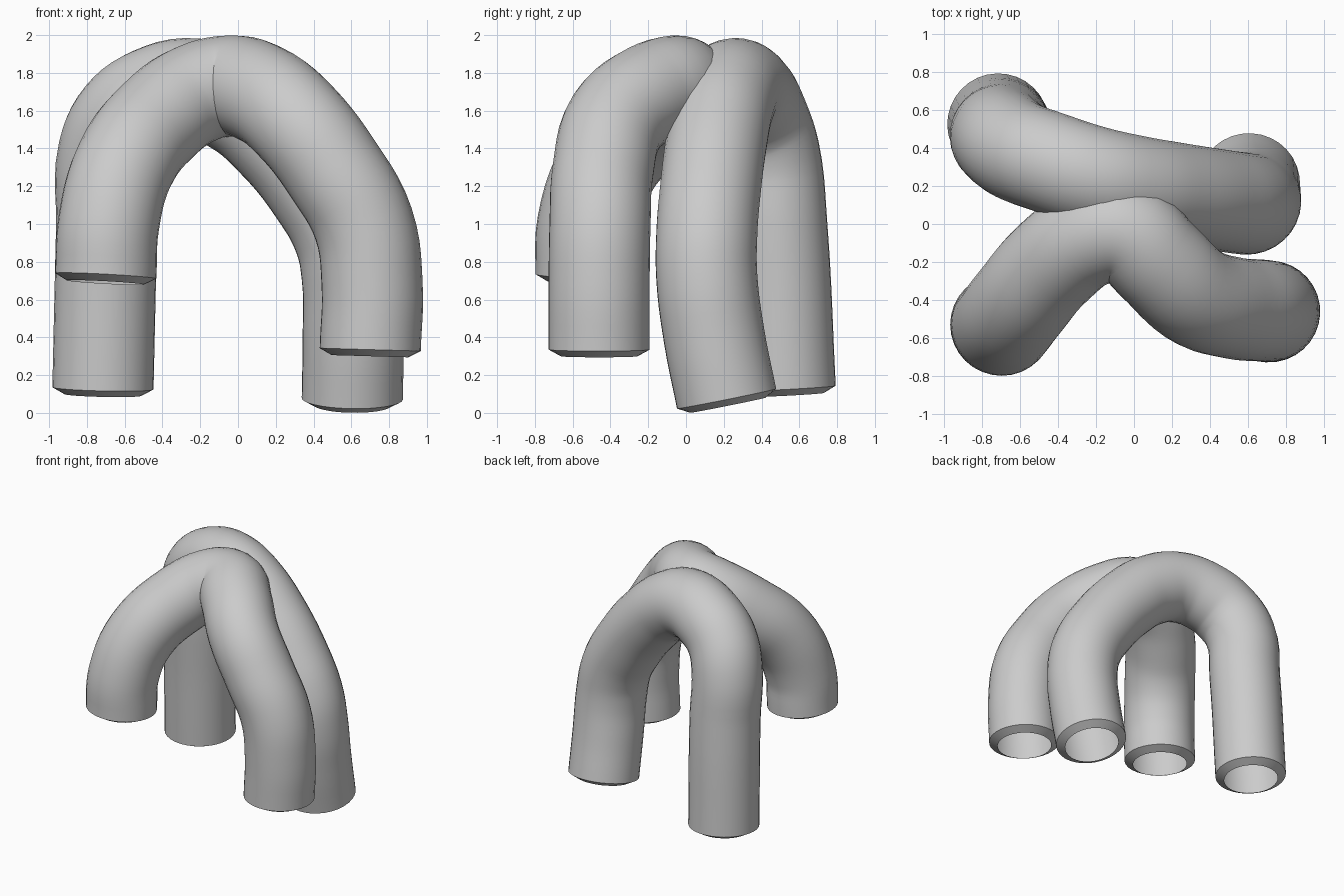
import bpy, bmesh
from mathutils import Vector

if "Cube" in bpy.data.objects:
    bpy.data.objects.remove(bpy.data.objects["Cube"])

RADIUS = 0.268
LIP_DROP, LIP_SCALE = 0.035, 0.76

# Centre lines of the two bent tubes, left foot to right foot
BACK = [(-0.715, 0.525, 0.13), (-0.695, 0.48, 1.0), (-0.685, 0.44, 1.38),
        (-0.60, 0.38, 1.56), (-0.45, 0.325, 1.67), (-0.22, 0.25, 1.715),
        (0.0, 0.20, 1.63), (0.20, 0.165, 1.46), (0.42, 0.13, 1.19),
        (0.56, 0.11, 0.94), (0.605, 0.11, 0.72), (0.61, 0.15, 0.40),
        (0.605, 0.215, 0.075)]
FRONT = [(-0.70, -0.53, 0.725), (-0.685, -0.52, 1.0), (-0.60, -0.41, 1.31),
         (-0.42, -0.20, 1.55), (-0.22, -0.06, 1.69), (-0.05, -0.04, 1.73),
         (0.12, -0.19, 1.69), (0.31, -0.37, 1.54), (0.51, -0.44, 1.28),
         (0.665, -0.455, 1.0), (0.71, -0.46, 0.68), (0.70, -0.46, 0.335)]


def bent_tube(name, points):
    # Round tube swept along a smooth curve
    curve = bpy.data.curves.new(name + "_path", 'CURVE')
    curve.dimensions = '3D'
    curve.bevel_depth = RADIUS
    curve.bevel_resolution = 14
    curve.resolution_u = 5
    spline = curve.splines.new('BEZIER')
    spline.bezier_points.add(len(points) - 1)
    for bp, p in zip(spline.bezier_points, points):
        bp.co = p
        bp.handle_left_type = bp.handle_right_type = 'AUTO'
    path = bpy.data.objects.new(name + "_path", curve)
    bpy.context.collection.objects.link(path)
    bpy.context.view_layer.update()
    graph = bpy.context.evaluated_depsgraph_get()
    mesh = bpy.data.meshes.new_from_object(path.evaluated_get(graph))
    bpy.data.objects.remove(path)

    # Tapered lip around each open end
    bm = bmesh.new()
    bm.from_mesh(mesh)
    bmesh.ops.remove_doubles(bm, verts=bm.verts, dist=1e-5)
    rims = [e for e in bm.edges if e.is_boundary]
    for side in (-1, 1):
        edges = [e for e in rims if e.verts[0].co.x * side > 0]
        new = bmesh.ops.extrude_edge_only(bm, edges=edges)["geom"]
        verts = [g for g in new if isinstance(g, bmesh.types.BMVert)]
        centre = sum((v.co for v in verts), Vector()) / len(verts)
        end = Vector(points[0] if side < 0 else points[-1])
        a = max(verts, key=lambda v: v.co.x).co - centre
        b = max(verts, key=lambda v: v.co.y).co - centre
        down = a.cross(b).normalized()
        if down.z > 0:
            down.negate()
        for v in verts:
            v.co = centre + (v.co - centre) * LIP_SCALE + down * LIP_DROP
    bmesh.ops.recalc_face_normals(bm, faces=bm.faces)
    # An open tube: make sure the outside faces outward
    f = max(bm.faces, key=lambda f: f.calc_center_median().z)
    if f.normal.z < 0:
        bmesh.ops.reverse_faces(bm, faces=bm.faces)
    bm.to_mesh(mesh)
    bm.free()
    mesh.name = name
    obj = bpy.data.objects.new(name, mesh)
    bpy.context.collection.objects.link(obj)
    bpy.ops.object.select_all(action='DESELECT')
    obj.select_set(True)
    bpy.context.view_layer.objects.active = obj
    bpy.ops.object.shade_smooth_by_angle(angle=0.6)
    return obj


bent_tube("back_tube", BACK)
bent_tube("front_tube", FRONT)
